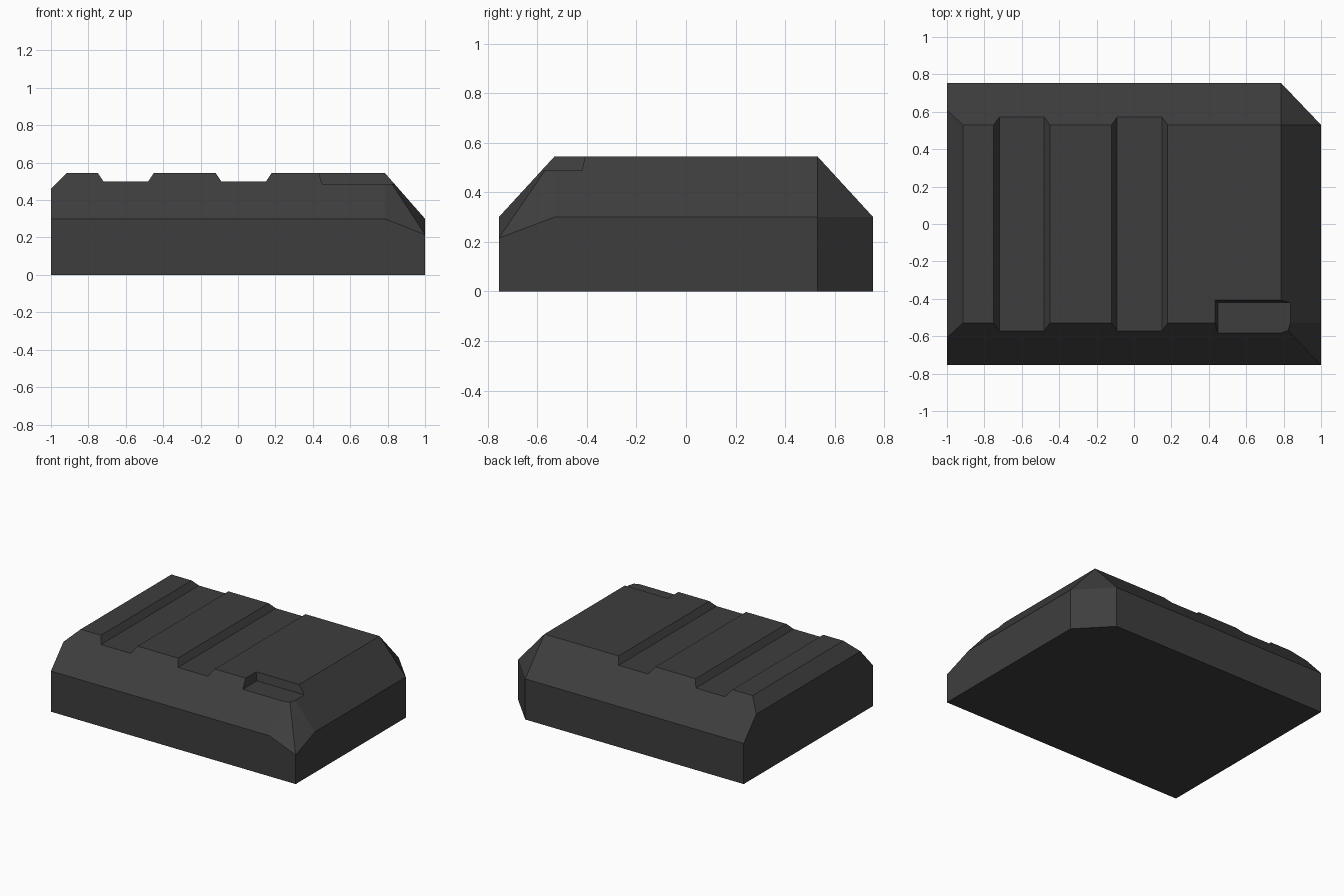
import bpy, bmesh

cube = bpy.data.objects.get("Cube")
if cube:
    bpy.data.objects.remove(cube, do_unlink=True)

charcoal = bpy.data.materials.new("charcoal")
charcoal.use_nodes = True
COLOR = (0.048, 0.048, 0.048, 1)
charcoal.diffuse_color = COLOR
charcoal.node_tree.nodes["Principled BSDF"].inputs["Base Color"].default_value = COLOR


def convex_solid(name, points):
    """Flat-faced convex block spanning the given corner points."""
    bm = bmesh.new()
    for p in points:
        bm.verts.new(p)
    bmesh.ops.convex_hull(bm, input=bm.verts)
    bmesh.ops.dissolve_limit(bm, angle_limit=0.01, verts=bm.verts, edges=bm.edges)
    bmesh.ops.recalc_face_normals(bm, faces=bm.faces)
    mesh = bpy.data.meshes.new(name)
    bm.to_mesh(mesh)
    bm.free()
    mesh.materials.append(charcoal)
    obj = bpy.data.objects.new(name, mesh)
    bpy.context.collection.objects.link(obj)
    return obj


def rect(x0, x1, y0, y1, z):
    return [(x, y, z) for x in (x0, x1) for y in (y0, y1)]


# Main body: half sizes, shoulder height and the inset top edges
W, D, H = 1.0, 0.755, 0.545
SHOULDER, TOP_X, TOP_Y = 0.3, 0.785, 0.53
corners = rect(-0.915, TOP_X, -TOP_Y, TOP_Y, H)          # flat top
corners += rect(-W, -W, -0.608, 0.608, 0.46)             # small left bevel
for s in (-1, 1):                                        # sloped shoulders
    corners += [(-W, s * D, SHOULDER), (TOP_X, s * D, SHOULDER),
                (W, s * TOP_Y, SHOULDER), (-W, s * D, 0)]
corners += [(W, -D, 0), (W, -D, 0.215)]                  # faceted front corner
corners += [(TOP_X, D, 0), (W, TOP_Y, 0)]                # clipped back corner
body = convex_solid("body", corners)

# Cutters: two tapered grooves across the top and one corner recess
cutters = []
for i, x in enumerate((-0.6, 0.03)):
    pts = rect(x - 0.12, x + 0.12, -1, 1, 0.5) + rect(x - 0.18, x + 0.18, -1, 1, 0.59)
    cutters.append(convex_solid("groove_cutter_%d" % i, pts))
pts = rect(0.448, 1.2, -1, -0.42, 0.487) + rect(0.42, 1.2, -1, -0.395, 0.6)
cutters.append(convex_solid("recess_cutter", pts))

bpy.context.view_layer.objects.active = body
for cutter in cutters:
    cutter.hide_render = True
    mod = body.modifiers.new(cutter.name, 'BOOLEAN')
    mod.operation = 'DIFFERENCE'
    mod.solver = 'EXACT'
    mod.object = cutter
    bpy.ops.object.modifier_apply(modifier=mod.name)
    bpy.data.objects.remove(cutter, do_unlink=True)
